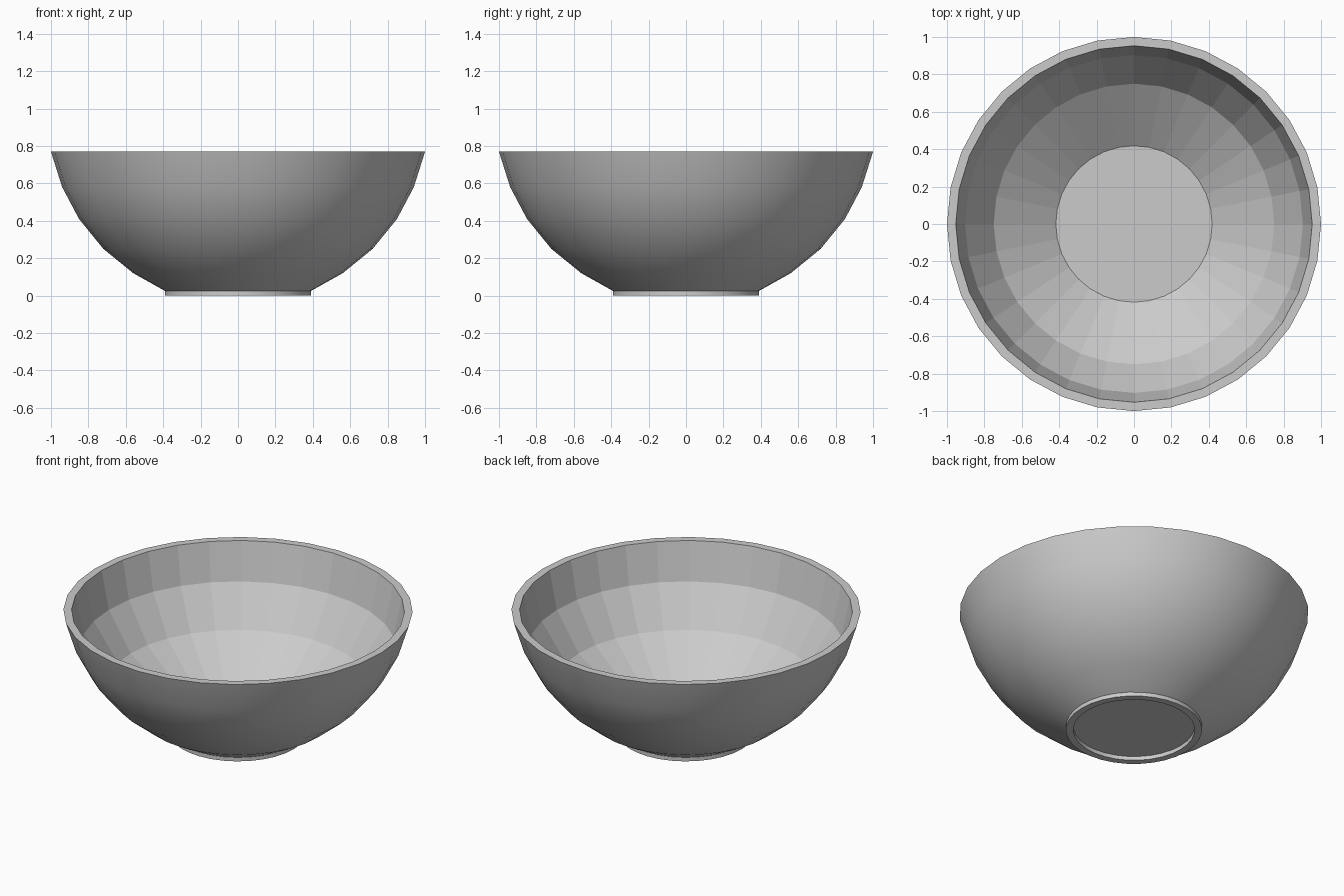
import bpy, bmesh, math

if "Cube" in bpy.data.objects:
    bpy.data.objects.remove(bpy.data.objects["Cube"])

SEG = 32

# Profile as (radius, height, smooth): the flag shades the band from this point to the next
PROFILE = [
    # recessed underside and foot ring
    (0.348, 0.025, True), (0.348, 0.0, False), (0.39, 0.0, True),
    # outer wall
    (0.39, 0.025, True), (0.56, 0.12, True), (0.72, 0.25, True),
    (0.85, 0.41, True), (0.94, 0.58, True),
    # flat rim
    (1.0, 0.77, False),
    # coarser faceted inner wall
    (0.953, 0.77, False), (0.903, 0.535, False), (0.75, 0.30, False),
    (0.418, 0.06, False),
]


def ring(bm, r, z):
    return [bm.verts.new((r * math.cos(2 * math.pi * i / SEG),
                          r * math.sin(2 * math.pi * i / SEG), z))
            for i in range(SEG)]


bm = bmesh.new()
rings = [ring(bm, r, z) for r, z, _ in PROFILE]
for k in range(len(rings) - 1):
    a, b = rings[k], rings[k + 1]
    for i in range(SEG):
        j = (i + 1) % SEG
        bm.faces.new((a[i], a[j], b[j], b[i])).smooth = PROFILE[k][2]

# Underside disc and inside floor
bm.faces.new(rings[0])
bm.faces.new(rings[-1])
bmesh.ops.recalc_face_normals(bm, faces=bm.faces[:])

# Crisp edges at foot, rim and floor
for e in bm.edges:
    if e.calc_face_angle(0) > math.radians(30):
        e.smooth = False

mesh = bpy.data.meshes.new("bowl")
bm.to_mesh(mesh)
bm.free()
bowl = bpy.data.objects.new("bowl", mesh)
bpy.context.collection.objects.link(bowl)
